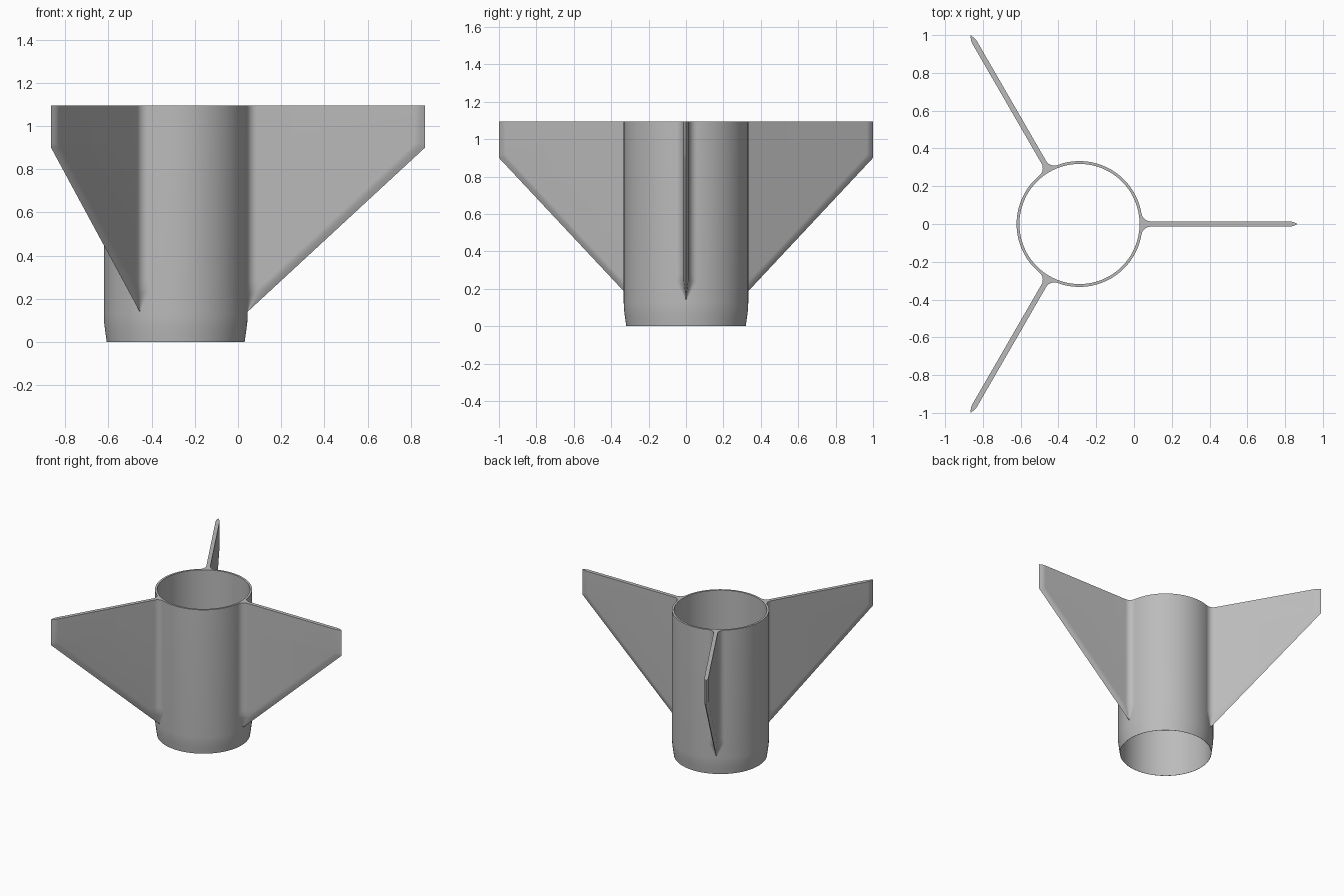
import bpy, bmesh
from math import sin, cos, pi, sqrt, atan2, radians

if "Cube" in bpy.data.objects:
    bpy.data.objects.remove(bpy.data.objects["Cube"], do_unlink=True)

AXIS_X = -0.2887        # tube axis position
R, R_IN = 0.333, 0.318  # tube radii
TOP = 1.095
TIP, TIP_Z = 1.1547, 0.9   # fin tip radius and height of its lower corner
SLOPE = 0.925
HALF, FILLET = 0.014, 0.05
BEVEL_TIP, BEVEL_EDGE = 0.047, 0.066

grey = bpy.data.materials.new("plain grey")
grey.use_nodes = True
colour = (0.5, 0.5, 0.5, 1)
grey.diffuse_color = colour
grey.node_tree.nodes["Principled BSDF"].inputs["Base Color"].default_value = colour


def finish(bm, name, angle=0.0):
    bmesh.ops.recalc_face_normals(bm, faces=bm.faces)
    mesh = bpy.data.meshes.new(name)
    bm.to_mesh(mesh)
    bm.free()
    mesh.materials.append(grey)
    ob = bpy.data.objects.new(name, mesh)
    ob.location.x = AXIS_X
    ob.rotation_euler.z = angle
    bpy.context.collection.objects.link(ob)
    bpy.ops.object.select_all(action='DESELECT')
    ob.select_set(True)
    bpy.context.view_layer.objects.active = ob
    bpy.ops.object.shade_smooth_by_angle(angle=radians(30))
    return ob


def skin(bm, rings, closed):
    """Join rings of points with quads, optionally back to the first ring."""
    loops = [[bm.verts.new(p) for p in ring] for ring in rings]
    pairs = list(zip(loops, loops[1:]))
    if closed:
        pairs.append((loops[-1], loops[0]))
    for a, b in pairs:
        for i in range(len(a)):
            j = (i + 1) % len(a)
            bm.faces.new((a[i], a[j], b[j], b[i]))
    return loops


# Open tube with a lower end tapering to a thin lip
def build_tube(segments=128):
    profile = [(R_IN, 0), (0.3195, 0), (0.3265, 0.05), (0.3315, 0.09),
               (R, 0.125), (R, TOP), (R_IN, TOP)]
    rings = [[(r * cos(2 * pi * i / segments), r * sin(2 * pi * i / segments), z)
              for i in range(segments)] for r, z in profile]
    bm = bmesh.new()
    skin(bm, rings, True)
    finish(bm, "body_tube")


def fillet_centre(half, fillet):
    cy = half + fillet
    return sqrt((R + fillet) ** 2 - cy ** 2), cy


# Horizontal fin section: pointed edge, flat side, fillet into the tube
def fin_section(z, edge, bevel):
    full = fillet_centre(HALF, FILLET)[0] + BEVEL_EDGE - R
    s = min(1, (edge - R) / full)
    half, fillet = HALF * s, FILLET * s
    cx, cy = fillet_centre(half, fillet)
    side = [(edge - bevel * s * k / 6, half * sin(pi / 2 * k / 6)) for k in range(7)]
    end = atan2(-cy, -cx)
    for k in range(9):
        a = -pi / 2 + (end + pi / 2) * k / 8
        side.append((cx + fillet * cos(a), cy + fillet * sin(a)))
    root_x, root_y = side[-1]
    side.append((root_x - 0.005, root_y))
    return [(x, y, z) for x, y in side] + [(x, -y, z) for x, y in side[:0:-1]]


def build_fin(name, angle):
    root_z = TIP_Z - SLOPE * (TIP - R)
    heights = [root_z + dz for dz in (0.002, 0.015, 0.035, 0.06, 0.085, 0.103, 0.14)]
    rings = [fin_section(z, TIP - (TIP_Z - z) / SLOPE, BEVEL_EDGE)
             for z in heights + [TIP_Z]]
    rings += [fin_section(z, TIP, BEVEL_TIP) for z in (TIP_Z + 0.02, TOP)]
    bm = bmesh.new()
    loops = skin(bm, rings, False)
    bm.faces.new(loops[0])
    bm.faces.new(loops[-1])
    finish(bm, name, angle)


build_tube()
for i, name in enumerate(("left_fin", "back_right_fin", "front_right_fin")):
    build_fin(name, i * 2 * pi / 3)
